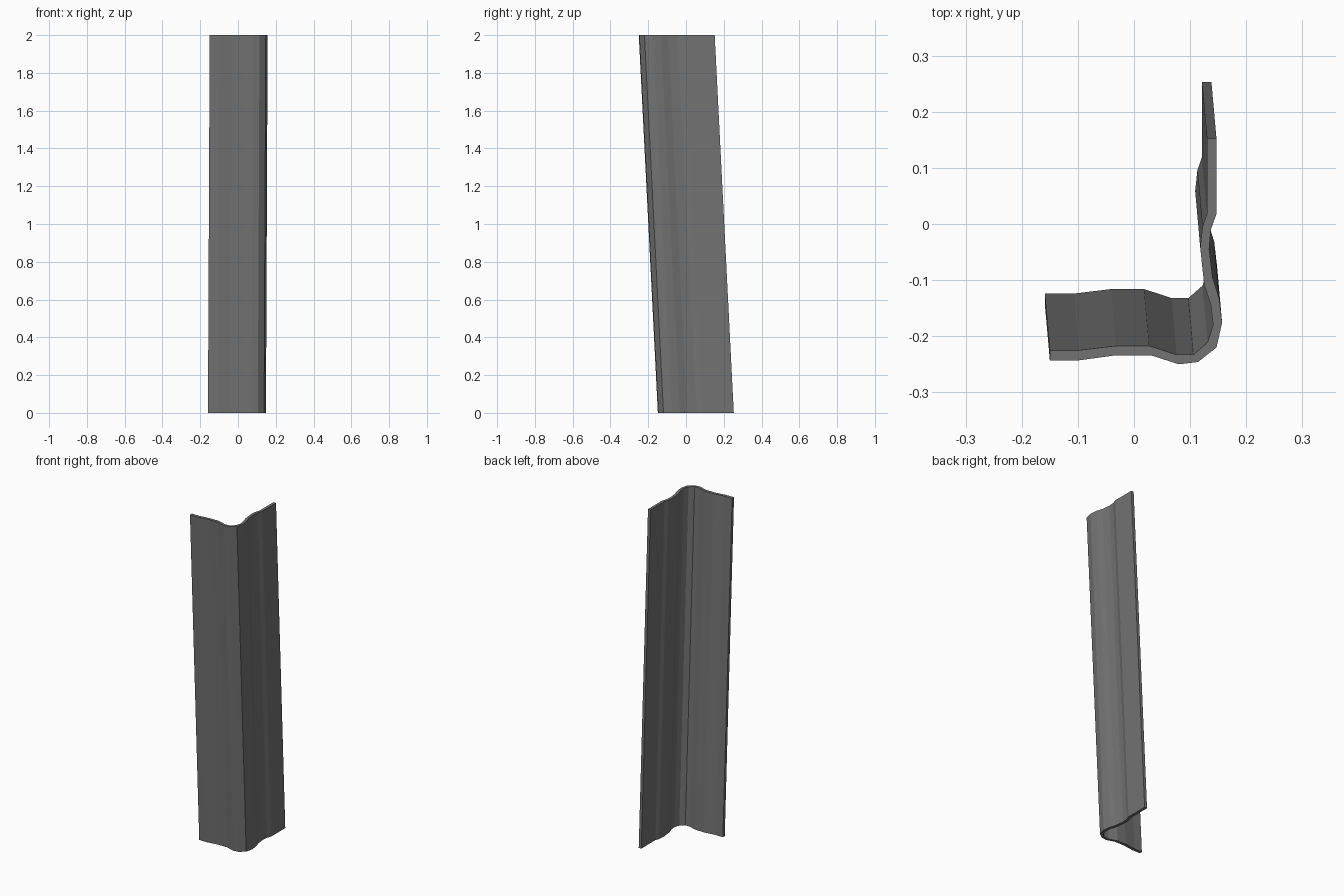
import bpy, bmesh

if "Cube" in bpy.data.objects:
    bpy.data.objects.remove(bpy.data.objects["Cube"])

# Cross-section at the top end: outer and inner skin, matched point for point
OUTER = [(-0.15, -0.243), (-0.098, -0.243), (-0.032, -0.234), (0.03, -0.234),
         (0.08, -0.25), (0.114, -0.246), (0.147, -0.22), (0.157, -0.176),
         (0.152, -0.133), (0.14, -0.095), (0.134, -0.045), (0.137, -0.01),
         (0.147, 0.018), (0.147, 0.152)]
INNER = [(-0.15, -0.225), (-0.098, -0.225), (-0.032, -0.217), (0.027, -0.217),
         (0.076, -0.233), (0.106, -0.233), (0.131, -0.211), (0.141, -0.18),
         (0.137, -0.145), (0.125, -0.108), (0.118, -0.042), (0.122, -0.005),
         (0.13, 0.018), (0.13, 0.152)]
HEIGHT = 2.0
LEAN = (-0.009, 0.101)   # shift of the bottom end relative to the top

steel = bpy.data.materials.new("dark grey steel")
steel.diffuse_color = (0.17, 0.17, 0.17, 1)
steel.use_nodes = True
steel.node_tree.nodes["Principled BSDF"].inputs["Base Color"].default_value = steel.diffuse_color

bm = bmesh.new()


def row(points, bottom):
    dx, dy = LEAN if bottom else (0, 0)
    z = 0 if bottom else HEIGHT
    return [bm.verts.new((x + dx, y + dy, z)) for x, y in points]


def strip(a, b):
    for i in range(len(a) - 1):
        bm.faces.new((a[i], a[i + 1], b[i + 1], b[i]))


ob, ot = row(OUTER, True), row(OUTER, False)
ib, it = row(INNER, True), row(INNER, False)
strip(ob, ot)            # outside skin
strip(it, ib)            # inside skin
strip(ot, it)            # top rim
strip(ib, ob)            # bottom rim
for k in (0, -1):        # long end edges
    bm.faces.new((ob[k], ot[k], it[k], ib[k]))
bmesh.ops.recalc_face_normals(bm, faces=bm.faces[:])

# Leaning guard rail panel
mesh = bpy.data.meshes.new("corner_panel")
bm.to_mesh(mesh)
bm.free()
mesh.materials.append(steel)
panel = bpy.data.objects.new("corner_panel", mesh)
bpy.context.collection.objects.link(panel)
